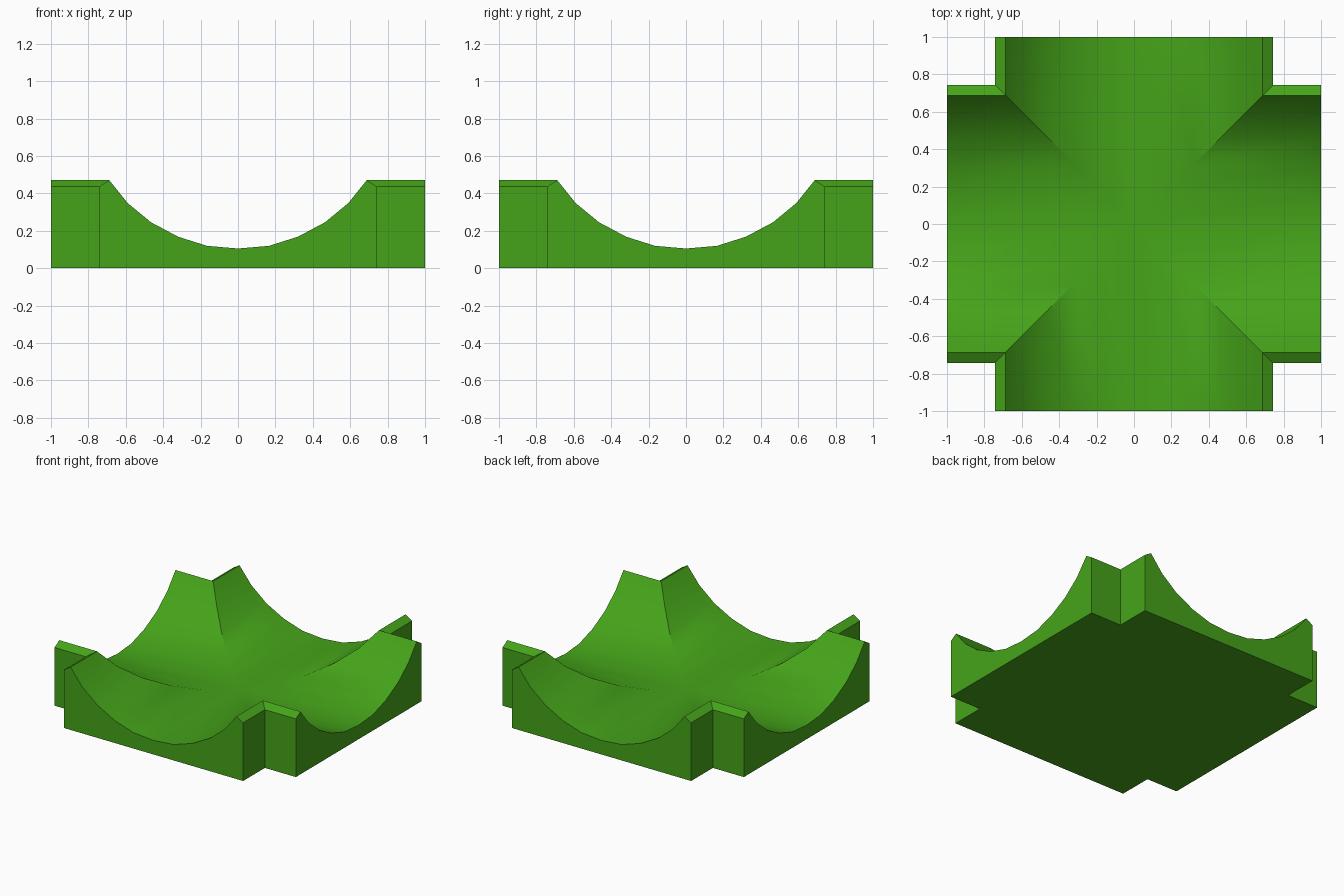
import bpy, bmesh, math
from mathutils import Matrix, Vector

if "Cube" in bpy.data.objects:
    bpy.data.objects.remove(bpy.data.objects["Cube"])

# Half cross-section of the trough: (distance from centre line, height)
HALF = [(0, 0.105), (0.165, 0.119), (0.32, 0.168), (0.465, 0.245),
        (0.59, 0.348), (0.688, 0.47), (0.743, 0.436)]
PROFILE = [(-t, z) for t, z in HALF[:0:-1]] + HALF
W = HALF[-1][0]

bm = bmesh.new()


def add_arm(angle):
    """One arm of the crossing, mitred along the diagonals, turned about z."""
    rot = Matrix.Rotation(angle, 3, 'Z')

    def vert(x, y, z):
        return bm.verts.new(rot @ Vector((x, y, z)))

    inner = [vert(abs(t), t, z) for t, z in PROFILE]
    outer = [vert(1, t, z) for t, z in PROFILE]
    # curved channel and sloped rims
    for i in range(len(PROFILE) - 1):
        bm.faces.new((inner[i], outer[i], outer[i + 1], inner[i + 1]))
    # flat end and the two outer side walls
    foot_out = [vert(1, s * W, 0) for s in (-1, 1)]
    foot_in = [vert(W, s * W, 0) for s in (-1, 1)]
    bm.faces.new([foot_out[1]] + outer[::-1] + [foot_out[0]])
    bm.faces.new((inner[0], foot_in[0], foot_out[0], outer[0]))
    bm.faces.new((inner[-1], outer[-1], foot_out[1], foot_in[1]))
    # base of the arm
    bm.faces.new((foot_in[0], foot_in[1], foot_out[1], foot_out[0]))


for k in range(4):
    add_arm(k * math.pi / 2)

# Central square of the base
bm.faces.new([bm.verts.new((x, y, 0)) for x, y in ((-W, -W), (-W, W), (W, W), (W, -W))])

bmesh.ops.remove_doubles(bm, verts=bm.verts, dist=0.0005)
bmesh.ops.recalc_face_normals(bm, faces=bm.faces)
mesh = bpy.data.meshes.new("halfpipe_crossing")
bm.to_mesh(mesh)
bm.free()

crossing = bpy.data.objects.new("halfpipe_crossing", mesh)
bpy.context.collection.objects.link(crossing)
green = bpy.data.materials.new("green")
green.diffuse_color = (0.06, 0.37, 0.01, 1)
green.use_nodes = True
green.node_tree.nodes["Principled BSDF"].inputs["Base Color"].default_value = green.diffuse_color
mesh.materials.append(green)

bpy.context.view_layer.objects.active = crossing
crossing.select_set(True)
bpy.ops.object.shade_smooth_by_angle(angle=math.radians(30))
